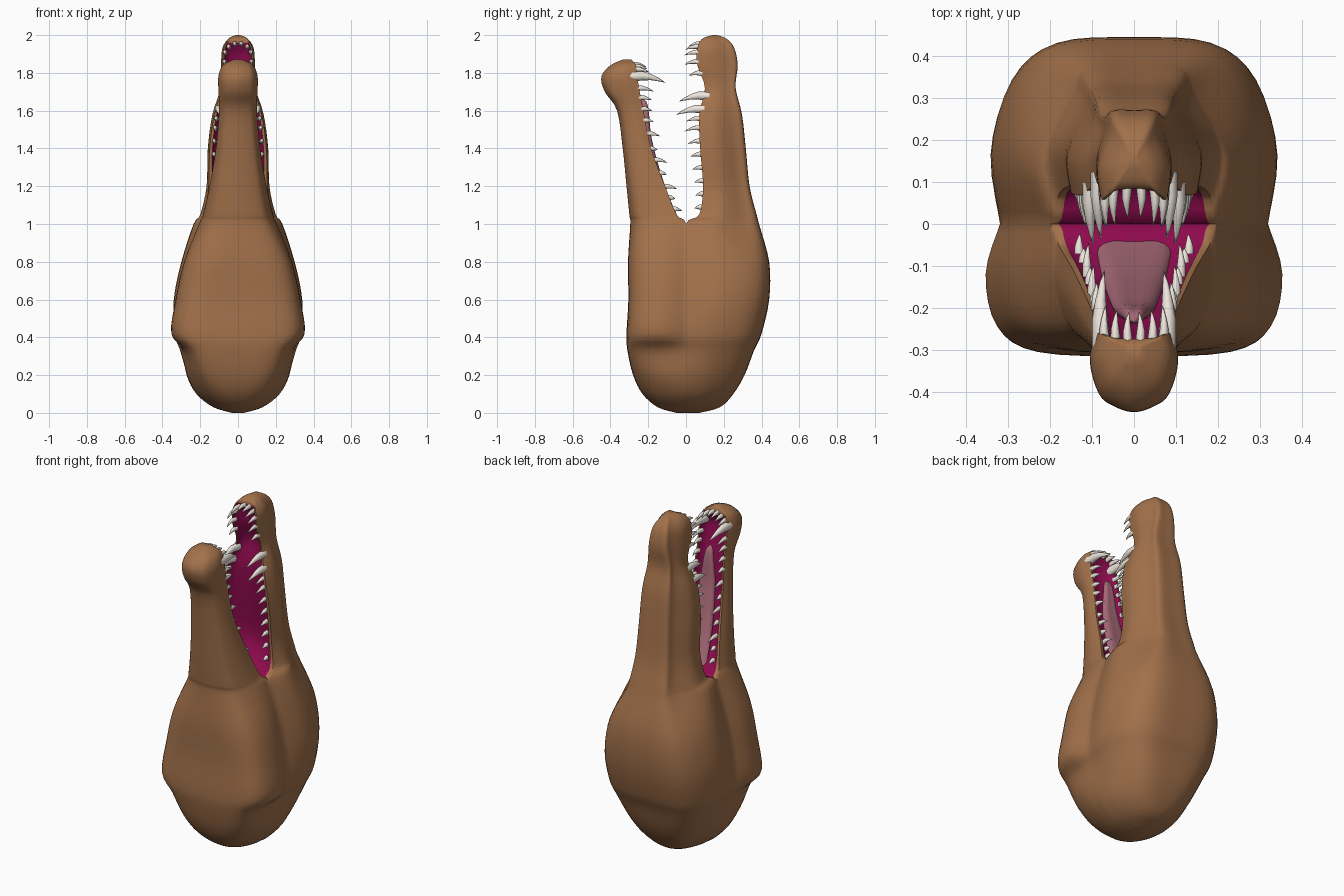
import bpy, bmesh, math
from mathutils import Vector

if "Cube" in bpy.data.objects:
    bpy.data.objects.remove(bpy.data.objects["Cube"])

STEPS = 4


def material(name, rgb):
    m = bpy.data.materials.new(name)
    m.diffuse_color = (*rgb, 1)
    m.use_nodes = True
    m.node_tree.nodes["Principled BSDF"].inputs["Base Color"].default_value = m.diffuse_color
    return m


skin = material("skin_brown", (0.36, 0.165, 0.07))
lining = material("mouth_magenta", (0.27, 0.003, 0.075))
pink = material("tongue_pink", (0.38, 0.14, 0.18))
ivory = material("tooth_ivory", (0.85, 0.79, 0.72))


def spline(rows):
    """Catmull-Rom through rows of equal length tuples."""
    pts = [Vector(r) for r in rows]
    out = []
    for i in range(len(pts) - 1):
        a, b, c, d = pts[max(i - 1, 0)], pts[i], pts[i + 1], pts[min(i + 2, len(pts) - 1)]
        for k in range(STEPS):
            t = k / STEPS
            out.append(0.5 * (2 * b + (c - a) * t + (2 * a - 5 * b + 4 * c - d) * t * t
                              + (3 * b - a - 3 * c + d) * t ** 3))
    return out + [pts[-1]]


def ramp(z, a, b):
    t = min(max((z - a) / (b - a), 0), 1)
    return t * t * (3 - 2 * t)


def mix(a, b, t):
    return a + (b - a) * t


def finish(bm, name, mats, angle=60):
    bmesh.ops.recalc_face_normals(bm, faces=bm.faces)
    me = bpy.data.meshes.new(name)
    bm.to_mesh(me)
    bm.free()
    for m in mats:
        me.materials.append(m)
    ob = bpy.data.objects.new(name, me)
    bpy.context.collection.objects.link(ob)
    bpy.ops.object.select_all(action='DESELECT')
    ob.select_set(True)
    bpy.context.view_layer.objects.active = ob
    bpy.ops.object.shade_smooth_by_angle(angle=math.radians(angle))


# Half sections: z, seam y, seam width, bulge width, ridge width, outer y
upper = [(0, .02, .03, .03, .01, .07), (.03, 0, .13, .12, .04, .18), (.10, 0, .22, .205, .09, .25),
         (.20, 0, .272, .26, .13, .31), (.33, 0, .295, .305, .17, .36), (.42, 0, .32, .335, .18, .40),
         (.60, 0, .305, .34, .19, .44), (.80, 0, .265, .30, .17, .44), (1.0, 0, .20, .235, .12, .385),
         (1.05, .07, .18, .20, .11, .372), (1.2, .09, .155, .165, .095, .335),
         (1.4, .075, .15, .158, .085, .315), (1.58, .07, .125, .135, .08, .295),
         (1.72, .10, .083, .093, .068, .262), (1.84, .06, .08, .09, .055, .272),
         (1.93, .06, .075, .083, .045, .255), (1.98, .085, .048, .052, .028, .215),
         (2.0, .14, .012, .012, .006, .165)]
lower = [(0, .02, .03, .03, .01, -.05), (.03, 0, .13, .12, .04, -.15), (.10, 0, .22, .205, .09, -.23),
         (.20, 0, .272, .26, .14, -.28), (.33, 0, .295, .285, .19, -.31), (.42, 0, .32, .353, .23, -.315),
         (.60, 0, .305, .33, .21, -.305), (.80, 0, .265, .285, .16, -.307), (1.0, 0, .20, .205, .11, -.295),
         (1.05, -.05, .18, .183, .10, -.30), (1.2, -.11, .145, .15, .08, -.315),
         (1.4, -.185, .11, .117, .06, -.335), (1.6, -.225, .093, .10, .052, -.365),
         (1.7, -.245, .093, .103, .052, -.43), (1.78, -.258, .09, .104, .045, -.448),
         (1.84, -.265, .073, .08, .035, -.40), (1.872, -.29, .02, .02, .01, -.33)]
SPLIT = 8 * STEPS          # ring where the mouth opens


def half_head(bm, rows, neck, body, snout):
    """neck, body, snout: (fullness of the shoulder, height of the ridge)"""
    tip_z = rows[-1][0]
    loops = []
    for i, (z, ys, w0, w1, w2, yo) in enumerate(spline(rows)):
        if STEPS <= i <= SPLIT:
            ys = 0
        h = yo - ys
        full, top = [mix(mix(n, b, ramp(z, .1, .42)), s, ramp(z, .75, 1.1))
                     for n, b, s in zip(neck, body, snout)]
        side = [(w0, 0), (w1, .38), (w2 + full * (w1 - w2), .78), (w2, top)]
        prof = side + [(0, 1)] + [(-x, y) for x, y in reversed(side)]
        outer = [bm.verts.new((p.x, ys + h * p.y, z)) for p in spline(prof)]
        inner = []
        if i >= SPLIT:     # concave mouth surface
            deep = min(.4 * abs(h), .06) * ramp(z, 1, 1.15) * (1 - ramp(z, tip_z - .12, tip_z))
            deep = math.copysign(deep, h)
            for u in (-.9, -.8, -.6, -.3, 0, .3, .6, .8, .9):
                d = 0 if abs(u) > .85 else (1 - u * u * .7)
                inner.append(bm.verts.new((u * w0, ys + deep * d, z)))
        loops.append((outer, inner))
    for i in range(len(loops) - 1):
        (o, n), (o2, n2) = loops[i], loops[i + 1]
        for j in range(len(o) - 1):
            bm.faces.new((o[j], o[j + 1], o2[j + 1], o2[j]))
        if n:
            a, b = [o[-1]] + n + [o[0]], [o2[-1]] + n2 + [o2[0]]
            is_tip = b[0].co.z > tip_z - .03
            for j in range(len(a) - 1):
                face = bm.faces.new((a[j], a[j + 1], b[j + 1], b[j]))
                face.material_index = 0 if is_tip or j in (0, len(a) - 2) else 1
    bm.faces.new(loops[0][0])
    bm.faces.new(loops[-1][0] + loops[-1][1])


# Head with both jaws and mouth lining
bm = bmesh.new()
half_head(bm, upper, (.55, .96), (.68, .97), (.32, .985))
half_head(bm, lower, (.55, .96), (.78, .97), (.62, .93))
bmesh.ops.remove_doubles(bm, verts=bm.verts, dist=.0005)
finish(bm, "head", [skin, lining])


# Teeth: slightly curved cones along the lips
def lip(rows, z):
    for a, b in zip(rows, rows[1:]):
        if a[0] <= z <= b[0]:
            t = (z - a[0]) / (b[0] - a[0])
            return a[1] + t * (b[1] - a[1]), a[2] + t * (b[2] - a[2])


def tooth(bm, base, axis, droop, length):
    r = max(.015, .19 * length)
    prev = None
    for t in (-.25, .2, .5, .8, 1):
        c = base + axis * (length * t) + droop * (length * t * t)
        rad = r * (1 - max(t, 0)) ** .8
        if t == 1:
            tip = bm.verts.new(c)
            for k in range(8):
                bm.faces.new((prev[k], prev[(k + 1) % 8], tip))
            break
        ring = [bm.verts.new(c + Vector((.8 * rad * math.cos(k * math.pi / 4), 0,
                                         rad * math.sin(k * math.pi / 4)))) for k in range(8)]
        if prev:
            for k in range(8):
                bm.faces.new((prev[k], prev[(k + 1) % 8], ring[(k + 1) % 8], ring[k]))
        prev = ring


def tooth_row(name, rows, sign, sides, fronts):
    bm = bmesh.new()
    places = [(lip(rows, z)[1] * mix(.76, .91, ramp(z, 1.1, 1.6)), z, n) for z, n in sides] + fronts
    for x, z, n in places:
        y = lip(rows, z)[0]
        for s in (-1, 1):
            tooth(bm, Vector((s * x, y, z)), Vector((s * .05, sign, .05)),
                  Vector((-s * .12, 0, -.3)), n)
    finish(bm, name, [ivory])


tooth_row("upper_teeth", upper, -1,
          [(1.09, .03), (1.16, .035), (1.23, .045), (1.30, .05), (1.37, .055), (1.44, .065),
           (1.51, .08), (1.56, .07), (1.61, .13), (1.68, .13), (1.80, .06), (1.86, .07), (1.91, .07)],
          [(.05, 1.94, .07), (.018, 1.955, .06)])
tooth_row("lower_teeth", lower, 1,
          [(1.08, .04), (1.14, .03), (1.20, .065), (1.27, .035), (1.34, .065), (1.40, .035), (1.48, .065),
           (1.55, .045), (1.61, .05), (1.67, .06), (1.72, .08), (1.785, .15), (1.82, .07)],
          [(.045, 1.835, .06), (.016, 1.845, .06)])

# Tongue: tapered flattened loft: z, y, half width, half thickness
bm = bmesh.new()
prev = None
for z, y, w, th in spline([(1.0, -.04, .09, .02), (1.1, -.09, .085, .025), (1.25, -.15, .07, .03),
                           (1.45, -.20, .05, .025), (1.58, -.212, .033, .022),
                           (1.64, -.22, .022, .018), (1.665, -.23, .004, .004)]):
    ring = []
    for k in range(20):
        a = k * math.tau / 20
        groove = -.3 * th * max(0, math.sin(a)) ** 8
        ring.append(bm.verts.new((w * math.cos(a), y + th * math.sin(a) + groove, z)))
    if prev:
        for k in range(20):
            bm.faces.new((prev[k], prev[(k + 1) % 20], ring[(k + 1) % 20], ring[k]))
    else:
        bm.faces.new(ring)
    prev = ring
bm.faces.new(prev)
finish(bm, "tongue", [pink])
